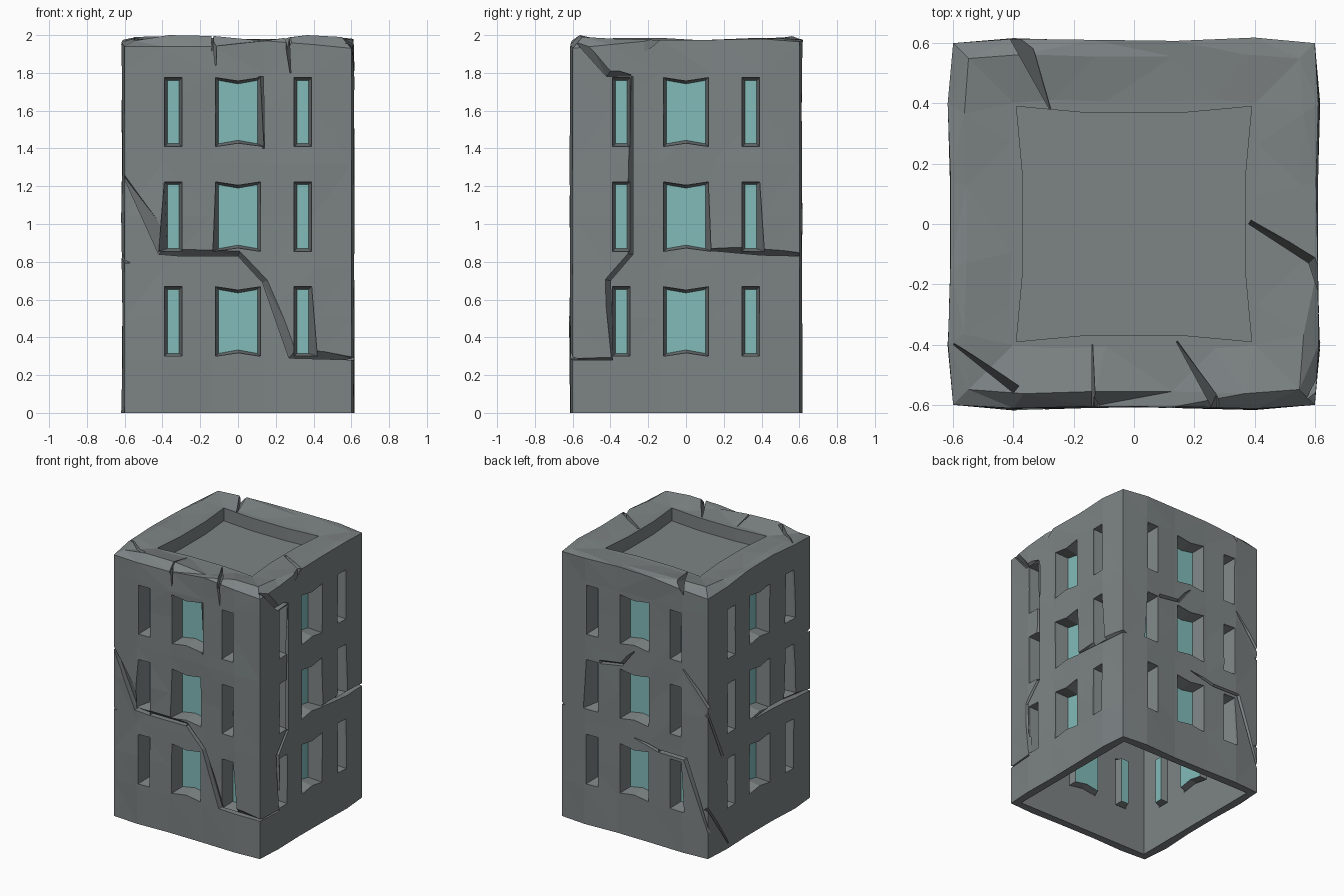
import bpy, bmesh, random
from mathutils import Vector

if "Cube" in bpy.data.objects:
    bpy.data.objects.remove(bpy.data.objects["Cube"])
random.seed(4)


def material(name, rgb):
    m = bpy.data.materials.new(name)
    m.diffuse_color = (*rgb, 1)
    m.use_nodes = True
    m.node_tree.nodes["Principled BSDF"].inputs["Base Color"].default_value = m.diffuse_color
    return m


stone = material("dark_stone", (.205, .228, .232))
teal = material("teal_glass", (.22, .5, .49))


def on_side(k, u, v, h):
    """Point on wall k (0 front, 1 right, 2 back, 3 left): u right, v up, h out from centre."""
    x, y = u, -h
    for _ in range(k):
        x, y = -y, x
    return Vector((x, y, v))


def on_roof(k, u, v, h):
    return Vector((u, v, h))


def make(name, verts, faces, solid=True, mat=stone):
    me = bpy.data.meshes.new(name)
    me.from_pydata([tuple(v) for v in verts], [], faces)
    if solid:
        bm = bmesh.new()
        bm.from_mesh(me)
        bmesh.ops.triangulate(bm, faces=bm.faces)
        bmesh.ops.recalc_face_normals(bm, faces=bm.faces)
        bm.to_mesh(me)
        bm.free()
    ob = bpy.data.objects.new(name, me)
    me.materials.append(mat)
    bpy.context.collection.objects.link(ob)
    return ob


def loft(rings):
    """Closed solid through a list of equal-length rings."""
    n = len(rings[0])
    verts = [p for r in rings for p in r]
    faces = [[a * n + i, a * n + (i + 1) % n, (a + 1) * n + (i + 1) % n, (a + 1) * n + i]
             for a in range(len(rings) - 1) for i in range(n)]
    last = (len(rings) - 1) * n
    faces += [list(range(n))[::-1], list(range(last, last + n))]
    return verts, faces


def volume(me):
    bm = bmesh.new()
    bm.from_mesh(me)
    v = bm.calc_volume(signed=True)
    bm.free()
    return v


def cut(body, cutter):
    """Subtract the cutter, keeping the first solver result whose volume is plausible."""
    cutter.hide_render = True
    before, tool = volume(body.data), abs(volume(cutter.data))
    for solver in ('MANIFOLD', 'EXACT', 'FLOAT'):
        m = body.modifiers.new("cut", 'BOOLEAN')
        m.operation, m.solver, m.object = 'DIFFERENCE', solver, cutter
        dg = bpy.context.evaluated_depsgraph_get()
        dg.update()
        me = bpy.data.meshes.new_from_object(body.evaluated_get(dg))
        body.modifiers.remove(m)
        if before - tool * 1.02 - 1e-4 < volume(me) < before - 1e-7:
            body.data = me
            break
    bpy.data.objects.remove(cutter)


# Tower body: slightly bulging stacked rings with an uneven, chipped top edge
T = (-.6, -.4, -.14, .14, .4)
OUT = (.6, .615, .607, .607, .615)


def ring(z, scale=1.0, jit=.004):
    pts = []
    for k in range(4):
        for i, (t, h) in enumerate(zip(T, OUT)):
            j = random.uniform(-jit, jit) if i else 0
            tz = z[k * 5 + i] if isinstance(z, list) else z
            pts.append(on_side(k, t * scale, tz, (h + j) * scale))
    return pts


edge_z = [1.94, 1.94, 1.94, 1.97, 1.95, 1.93, 1.95, 1.975, 1.975, 1.98,
          1.965, 1.975, 1.98, 1.975, 1.95, 1.93, 1.95, 1.97, 1.975, 1.96]
rim_z = [1.97, 2.0, 1.995, 1.97, 2.0, 1.99, 1.98, 1.97, 1.975, 1.985,
         1.98, 1.98, 1.975, 1.985, 1.995, 1.99, 1.98, 1.97, 1.985, 1.985]
rings = [ring(z) for z in (0, .28, .5, .76, 1.04, 1.32, 1.6, 1.8)]
rings += [ring(edge_z), ring(rim_z, .915, 0), ring(1.965, .67, 0)]
body = make("tower_body", *loft(rings))

# Roof recess with pinched sides
recess = [on_side(k, t, 0, h) for k in range(4) for t, h in ((-.39, .39), (-.15, .368), (.15, .368))]
cut(body, make("recess_cutter", *loft([[p + Vector((0, 0, z)) for p in recess] for z in (1.87, 2.1)])))

# Hollow inside, open at the bottom
cut(body, make("cavity_cutter", *loft([[on_side(k, -.55, z, .55) for k in range(4)] for z in (-.1, 1.8)])))


# Windows: tapered reveals with a glass pane set at the back
def outline(u, z0, z1, w, pinch, lean=(0, 0)):
    return [(u - w + lean[0], z0), (u, z0 + pinch), (u + w + lean[1], z0),
            (u + w, z1), (u, z1 - pinch), (u - w, z1)]


rv, rf, gv, gf = [], [], [], []
leans = {(0, 0, .343): (0, .03), (0, 1, -.343): (-.03, 0),
         (0, 1, 0): (-.015, 0), (0, 2, 0): (0, .02), (1, 1, .343): (0, .025),
         (1, 1, 0): (0, .015), (2, 0, .343): (0, .025), (2, 1, -.343): (-.025, 0),
         (3, 1, .343): (-.02, .02), (3, 2, .343): (0, .025)}
for k in range(4):
    for row, (z0, z1) in enumerate(((.3, .668), (.855, 1.223), (1.41, 1.775))):
        for u in (-.343, 0, .343):
            w, pinch = (.118, .018) if u == 0 else (.047, 0)
            outer = outline(u, z0, z1, w, pinch, leans.get((k, row, u), (0, 0)))
            inner = outline(u, z0 + .015, z1 - .015, w - .016, pinch)
            cut(body, make("window_cutter", *loft([[on_side(k, a, b, h) for a, b in outer]
                                                   for h in (.5, .7)])))
            n = len(rv)
            rv += [on_side(k, a, b, .598) for a, b in outer] + [on_side(k, a, b, .505) for a, b in inner]
            rf += [[n + i, n + (i + 1) % 6, n + 6 + (i + 1) % 6, n + 6 + i] for i in range(6)]
            gf.append(list(range(len(gv), len(gv) + 6)))
            gv += [on_side(k, a, b, .505) for a, b in inner]
make("window_reveals", rv, rf, False)
make("window_glass", gv, gf, False, teal)


# Cracks: wedge grooves along polylines of (u, v, width); width sits left of travel
def crack(place, k, surf, path, depth=.04):
    sections, o = [], .03
    for i, (u, v, w) in enumerate(path):
        a, b = path[max(i - 1, 0)], path[min(i + 1, len(path) - 1)]
        d = Vector((b[0] - a[0], b[1] - a[1])).normalized()
        s = w * (depth + o) / depth
        sections.append([place(k, u, v, surf + o), place(k, u, v, surf - depth),
                         place(k, u - d.y * s, v + d.x * s, surf + o)])
    for pair in zip(sections, sections[1:]):
        bm = bmesh.new()
        for p in pair[0] + pair[1]:
            bm.verts.new(p)
        bmesh.ops.convex_hull(bm, input=bm.verts)
        hull = make("crack_cutter", [], [], False)
        bm.to_mesh(hull.data)
        bm.free()
        cut(body, hull)


wall_cracks = [
    (0, [(-.61, 1.26, .01), (-.42, .84, .06), (-.3, .83, .035), (0, .83, .03), (.13, .69, .03),
         (.27, .29, .05), (.63, .28, .015)]),
    (0, [(.14, 1.4, .01), (.135, 1.78, .03)]),
    (0, [(-.14, 2.02, .02), (-.12, 1.84, .005)]),
    (0, [(.27, 2.02, -.02), (.28, 1.8, -.005)]),
    (1, [(-.6, 1.98, .04), (-.42, 1.78, .03), (-.29, 1.785, .005)]),
    (1, [(-.28, 1.78, -.01), (-.28, .84, -.025), (-.4, .7, -.025), (-.385, .3, -.01)]),
    (1, [(.12, .86, .01), (.4, .835, .03), (.63, .83, .02)]),
    (1, [(-.63, .28, .008), (-.39, .28, .012)]),
    (2, [(-.28, 1.22, .025), (-.1, 1.25, .025), (0, 1.38, .005)]),
    (2, [(0, .74, .005), (.2, .69, .02), (.41, .69, .03), (.62, .14, .015)]),
    (2, [(.4, 1.36, .008), (.63, 1.08, .03)]),
    (3, [(-.63, 1.12, .02), (-.45, .7, .02)]),
    (3, [(-.63, .4, .02), (-.38, .03, .01)]),
    (3, [(-.05, .84, .01), (.3, .83, .03), (.63, .79, .015)]),
]
for k, path in wall_cracks:
    crack(on_side, k, .609, path)

roof_cracks = [
    [(.14, -.39, .006), (.27, -.63, .03)],
    [(-.14, -.4, .004), (-.14, -.63, .01)],
    [(-.6, -.4, .006), (-.4, -.56, .025)],
    [(.38, 0, .02), (.58, -.13, .03), (.63, -.28, .03)],
    [(-.42, .63, .05), (-.28, .38, .006)],
]
for path in roof_cracks:
    crack(on_roof, 0, 1.98, path, .07)
